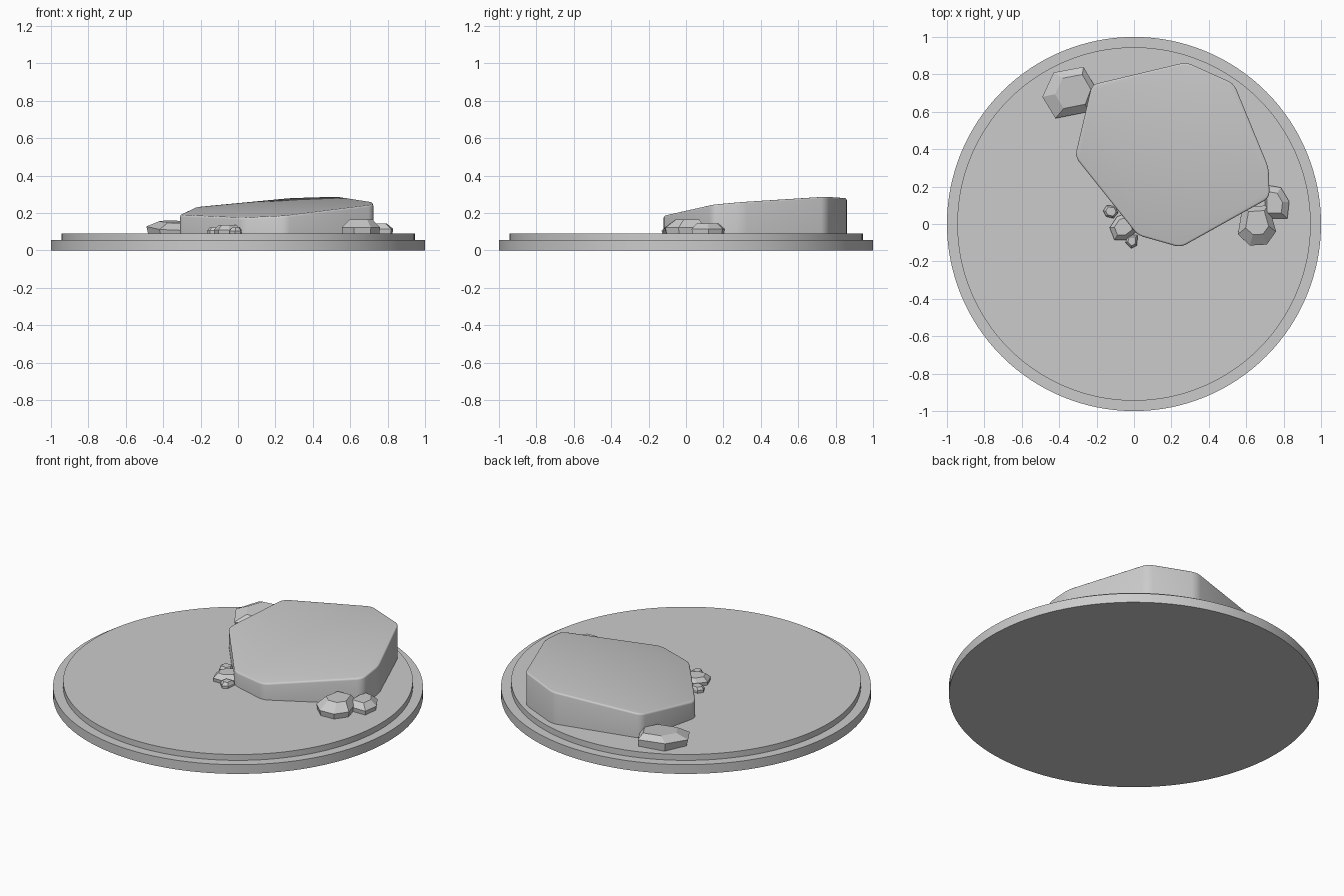
import bpy
import bmesh
from math import radians

cube = bpy.data.objects.get("Cube")
if cube:
    bpy.data.objects.remove(cube, do_unlink=True)

stone = bpy.data.materials.new("stone_grey")
stone.use_nodes = True
stone.diffuse_color = (0.6, 0.6, 0.6, 1)
stone.node_tree.nodes["Principled BSDF"].inputs["Base Color"].default_value = (0.6, 0.6, 0.6, 1)

GROUND = 0.09
SUNK = GROUND - 0.02


def finish(bm, name, smooth_angle=None):
    """Turn a bmesh into a grey object, optionally smooth."""
    bmesh.ops.recalc_face_normals(bm, faces=bm.faces)
    mesh = bpy.data.meshes.new(name)
    bm.to_mesh(mesh)
    bm.free()
    mesh.materials.append(stone)
    obj = bpy.data.objects.new(name, mesh)
    bpy.context.collection.objects.link(obj)
    if smooth_angle:
        bpy.ops.object.select_all(action="DESELECT")
        obj.select_set(True)
        bpy.context.view_layer.objects.active = obj
        bpy.ops.object.shade_smooth_by_angle(angle=radians(smooth_angle))
    return obj


def disc(name, radius, bottom, top):
    bm = bmesh.new()
    bmesh.ops.create_cone(bm, cap_ends=True, segments=128, radius1=radius,
                          radius2=radius, depth=top - bottom)
    bmesh.ops.translate(bm, verts=bm.verts, vec=(0, 0, (top + bottom) / 2))
    finish(bm, name, 30)


def loft(rings):
    """Bridge equal rings of points and cap both ends."""
    bm = bmesh.new()
    loops = [[bm.verts.new(p) for p in ring] for ring in rings]
    n = len(loops[0])
    for a, b in zip(loops, loops[1:]):
        for i in range(n):
            j = (i + 1) % n
            bm.faces.new((a[i], a[j], b[j], b[i]))
    bm.faces.new(loops[0][::-1])
    bm.faces.new(loops[-1])
    bmesh.ops.recalc_face_normals(bm, faces=bm.faces)
    return bm


# Stepped round base
disc("base_rim", 1.0, 0.0, 0.055)
disc("base_top", 0.945, 0.04, GROUND)

# Large flat boulder: slanted top, rounded corners and top edge
outline = [(-0.315, 0.36), (0.02, -0.06), (0.25, -0.125), (0.725, 0.14),
           (0.72, 0.3), (0.535, 0.75), (0.28, 0.865), (-0.225, 0.745)]
bm = loft([[(x, y, SUNK) for x, y in outline],
           [(x, y, 0.179 + 0.073 * x + 0.094 * y) for x, y in outline]])
upright = [e for e in bm.edges
           if (e.verts[0].co - e.verts[1].co).xy.length < 0.001]
bmesh.ops.bevel(bm, geom=upright, offset=0.03, segments=3, profile=0.5, affect="EDGES")
top = max(bm.faces, key=lambda f: f.calc_center_median().z)
bmesh.ops.bevel(bm, geom=list(top.edges), offset=0.01, segments=3, profile=0.5,
                affect="EDGES")
finish(bm, "boulder", 35)


def rock(name, outer, centre, shrink, shoulder, crown, tilt=(0, 0)):
    """Faceted rock: undercut foot, wide shoulder, smaller tilted crown."""
    cx, cy = centre

    def ring(scale, z, slope):
        return [(cx + (x - cx) * scale, cy + (y - cy) * scale,
                 z + slope * (tilt[0] * (x - cx) + tilt[1] * (y - cy)))
                for x, y in outer]
    finish(loft([ring(0.93, SUNK, 0), ring(1, shoulder, 1),
                 ring(shrink, crown, 0.5)]), name)


# Loose rocks around the boulder
rock("back_rock", [(-0.49, 0.68), (-0.43, 0.81), (-0.27, 0.84), (-0.2, 0.72),
                   (-0.245, 0.6), (-0.42, 0.565)],
     (-0.29, 0.72), 0.66, 0.12, 0.152, (-0.06, 0.1))
rock("side_rock_front", [(0.555, -0.055), (0.62, -0.115), (0.71, -0.11),
                         (0.76, -0.04), (0.72, 0.1), (0.58, 0.09)],
     (0.66, 0.03), 0.6, 0.122, 0.165)
rock("side_rock_back", [(0.7, 0.03), (0.82, 0.03), (0.83, 0.12),
                        (0.785, 0.195), (0.7, 0.21)],
     (0.73, 0.11), 0.64, 0.115, 0.145)
rock("pebble_middle", [(-0.13, -0.02), (-0.105, -0.085), (-0.045, -0.085),
                       (0.015, -0.04), (-0.03, 0.06), (-0.09, 0.04)],
     (-0.055, -0.01), 0.66, 0.11, 0.135)
rock("pebble_left", [(-0.165, 0.07), (-0.15, 0.04), (-0.11, 0.03),
                     (-0.085, 0.06), (-0.1, 0.095), (-0.145, 0.1)],
     (-0.12, 0.07), 0.7, 0.107, 0.122)
rock("pebble_front", [(-0.045, -0.1), (-0.015, -0.13), (0.015, -0.115),
                      (0.02, -0.06), (-0.035, -0.06)],
     (-0.01, -0.09), 0.65, 0.105, 0.122)
